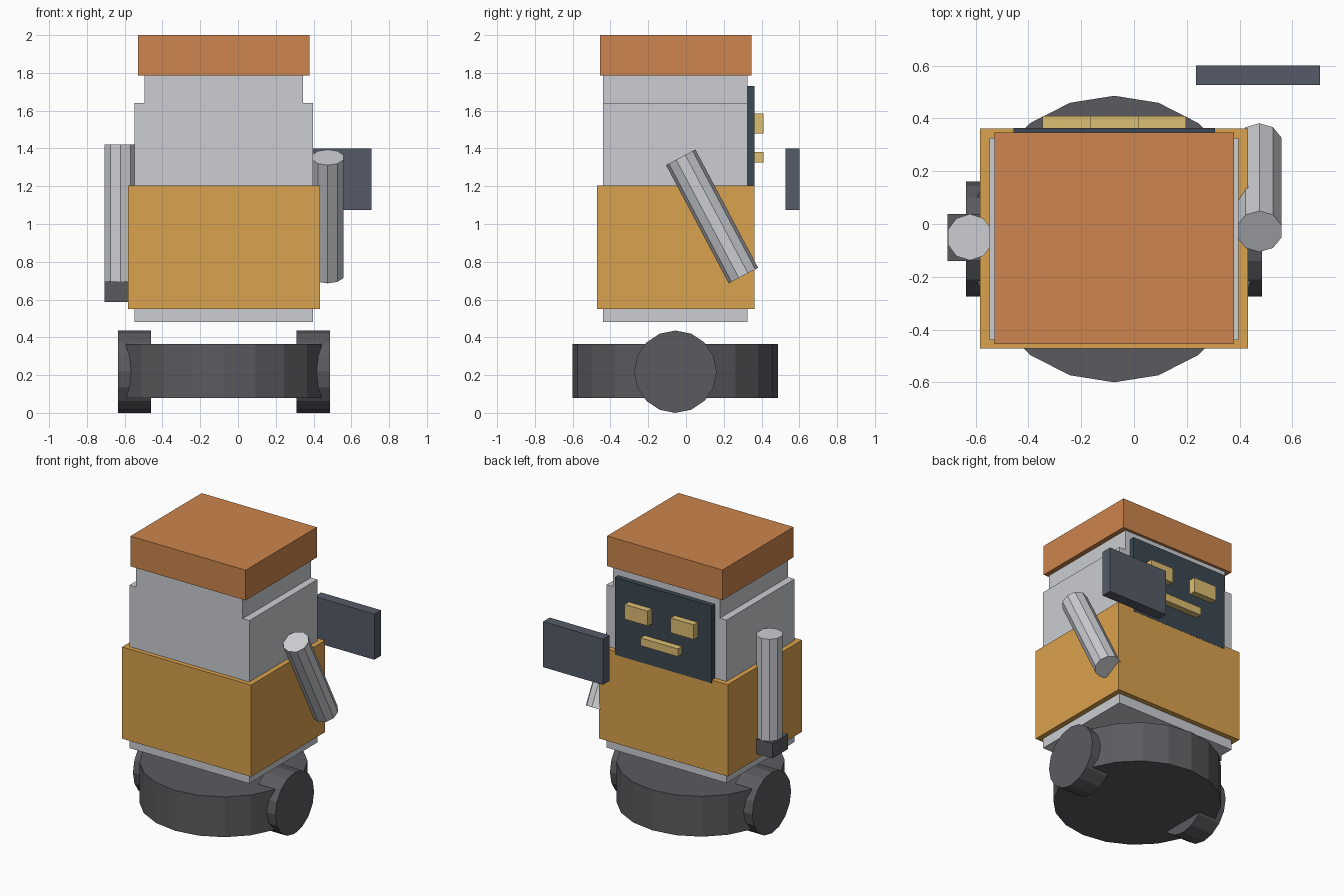
import bpy, bmesh
from math import pi, sin, cos
from mathutils import Vector, Matrix

if "Cube" in bpy.data.objects:
    bpy.data.objects.remove(bpy.data.objects["Cube"])


def material(name, rgb):
    m = bpy.data.materials.new(name)
    m.diffuse_color = (*rgb, 1)
    m.use_nodes = True
    m.node_tree.nodes["Principled BSDF"].inputs["Base Color"].default_value = m.diffuse_color
    return m


STEEL = material("light_metal", (0.60, 0.61, 0.64))
RUBBER = material("dark_rubber", (0.105, 0.103, 0.115))
AMBER = material("amber", (0.70, 0.36, 0.075))
ORANGE = material("orange", (0.61, 0.235, 0.075))
SCREEN = material("screen", (0.045, 0.065, 0.085))
SLATE = material("slate", (0.09, 0.105, 0.14))
GLOW = material("glow", (0.72, 0.51, 0.17))


def finish(name, bm, mat):
    bmesh.ops.recalc_face_normals(bm, faces=bm.faces)
    me = bpy.data.meshes.new(name)
    bm.to_mesh(me)
    bm.free()
    me.materials.append(mat)
    ob = bpy.data.objects.new(name, me)
    bpy.context.collection.objects.link(ob)
    return ob


def box(name, x, y, z, mat):
    """Box from (min, max) pairs on each axis."""
    lo, hi = (Vector(v) for v in zip(x, y, z))
    size = hi - lo
    bm = bmesh.new()
    bmesh.ops.create_cube(bm, size=1, matrix=Matrix.Translation((lo + hi) / 2)
                          @ Matrix.Diagonal((*size, 1)))
    return finish(name, bm, mat)


def cylinder(name, centre, radius, length, sides, mat, rot=Matrix()):
    """Flat-faced prism with one corner on local +y."""
    bm = bmesh.new()
    ring = [bm.verts.new((radius * sin(2 * pi * i / sides),
                          radius * cos(2 * pi * i / sides), -length / 2))
            for i in range(sides)]
    base = bm.faces.new(ring)
    ext = bmesh.ops.extrude_face_region(bm, geom=[base], use_keep_orig=True)
    top = [g for g in ext["geom"] if isinstance(g, bmesh.types.BMVert)]
    bmesh.ops.translate(bm, verts=top, vec=(0, 0, length))
    bmesh.ops.transform(bm, verts=bm.verts, matrix=Matrix.Translation(centre) @ rot)
    return finish(name, bm, mat)


CX = -0.075   # centre line of the body

# Round base and side wheels
cylinder("base_disc", (CX, -0.057, 0.222), 0.543, 0.287, 20, RUBBER)
for side, label in ((-1, "left"), (1, "right")):
    cylinder(f"{label}_wheel", (CX + side * 0.473, -0.056, 0.218), 0.218, 0.176, 16,
             RUBBER, Matrix.Rotation(pi / 2, 4, 'Y'))

# Body with stepped shoulders, extruded front to back
half = [(0.472, 0.48), (0.472, 1.64), (0.42, 1.64), (0.42, 1.787)]
outline = half + [(-x, z) for x, z in reversed(half)]
bm = bmesh.new()
face = bm.faces.new([bm.verts.new((CX + x, -0.44, z)) for x, z in outline])
ext = bmesh.ops.extrude_face_region(bm, geom=[face], use_keep_orig=True)
bmesh.ops.translate(bm, vec=(0, 0.766, 0),
                    verts=[g for g in ext["geom"] if isinstance(g, bmesh.types.BMVert)])
finish("body", bm, STEEL)

# Wide band and cap
box("waist_band", (CX - 0.508, CX + 0.508), (-0.472, 0.362), (0.55, 1.203), AMBER)
box("cap", (CX - 0.454, CX + 0.454), (-0.455, 0.346), (1.785, 2.0), ORANGE)

# Face screen with eyes and mouth
box("face_screen", (CX - 0.382, CX + 0.382), (0.325, 0.363), (1.18, 1.73), SCREEN)
for side, label in ((-1, "left"), (1, "right")):
    c = CX + side * 0.181
    box(f"{label}_eye", (c - 0.091, c + 0.091), (0.36, 0.409), (1.48, 1.585), GLOW)
box("mouth", (CX - 0.147, CX + 0.147), (0.36, 0.409), (1.325, 1.38), GLOW)

# Hanging arm with hand
cylinder("left_arm", (-0.622, -0.05, 1.055), 0.088, 0.73, 10, STEEL)
box("left_hand", (-0.707, -0.537), (-0.14, 0.038), (0.588, 0.695), RUBBER)

# Raised arm swung toward the face side
top, bottom = Vector((0.475, -0.028, 1.353)), Vector((0.475, 0.304, 0.727))
axis = top - bottom
cylinder("right_arm", (top + bottom) / 2, 0.088, axis.length, 10, STEEL,
         Matrix.Rotation(Vector((axis.z, axis.y)).angle(Vector((1, 0))), 4, 'X'))

# Flat tablet held out in front of the face
box("tablet", (0.235, 0.706), (0.526, 0.6), (1.075, 1.40), SLATE)
